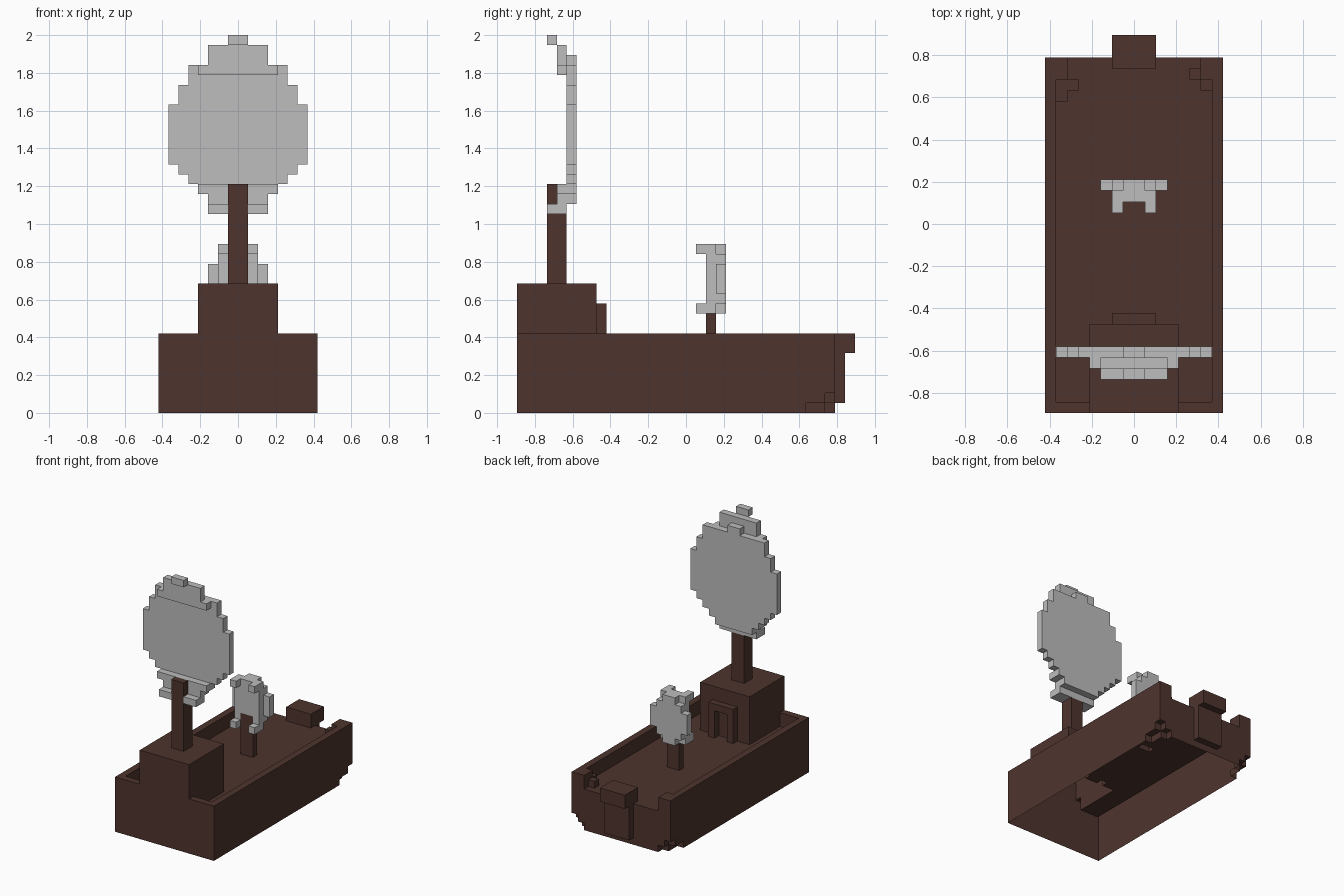
import bpy, bmesh
from itertools import product

if "Cube" in bpy.data.objects:
    bpy.data.objects.remove(bpy.data.objects["Cube"])

U = 2 / 38  # size of one block


def material(name, rgb):
    m = bpy.data.materials.new(name)
    m.diffuse_color = (*rgb, 1)
    m.use_nodes = True
    m.node_tree.nodes["Principled BSDF"].inputs["Base Color"].default_value = m.diffuse_color
    return m


WOOD = material("dark_brown_wood", (0.0762, 0.0343, 0.0273))
CLOTH = material("light_grey_cloth", (0.509, 0.509, 0.509))


def cells(boxes):
    """All unit blocks inside boxes given as (x0, x1, y0, y1, z0, z1)."""
    out = set()
    for x0, x1, y0, y1, z0, z1 in boxes:
        out |= set(product(range(x0, x1), range(y0, y1), range(z0, z1)))
    return out


def mid(w, y0, y1, z0, z1):
    """Box centred on x = 0 with half width w."""
    return (-w, w, y0, y1, z0, z1)


def pair(x0, x1, y0, y1, z0, z1):
    """Box and its mirror image."""
    return [(x0, x1, y0, y1, z0, z1), (-x1, -x0, y0, y1, z0, z1)]


parts = {}

# Hull: body up to the deck, raised rim, stern corner posts, rounded lower stern corners
hull = cells([mid(8, -17, 15, 0, 6), mid(8, -17, -16, 6, 8)]
             + pair(7, 8, -17, 15, 6, 8) + pair(6, 7, 13, 15, 6, 8))
hull -= cells(pair(7, 8, 12, 15, 0, 1) + pair(6, 7, 14, 15, 0, 1)
              + pair(7, 8, 14, 15, 1, 2))
parts["hull"] = (hull, WOOD)

# Small steps on the deck next to the stern posts
parts["deck_steps"] = (cells([(-7, -6, 11, 13, 6, 7), (-6, -5, 12, 13, 6, 7),
                              (6, 7, 12, 13, 6, 7), (5, 6, 13, 14, 6, 7)]), WOOD)

# Stern post with its overhanging cap
parts["stern_post"] = (cells([mid(2, 15, 16, 1, 6), mid(2, 14, 17, 6, 8)]), WOOD)

# Cabin and door frame
parts["cabin"] = (cells([mid(4, -17, -9, 6, 13)]), WOOD)
parts["door_frame"] = (cells([mid(2, -9, -8, 6, 11)])
                       - cells([mid(1, -9, -8, 6, 10)]), WOOD)

# Masts
main_mast = cells([mid(1, -14, -12, 13, 20), mid(1, -14, -13, 20, 23)])
small_mast = cells([mid(1, 2, 3, 6, 12)])
parts["main_mast"] = (main_mast, WOOD)
parts["small_mast"] = (small_mast, WOOD)

# Main sail: rounded plate with top and bottom edges curling forward
main_sail = cells([mid(w, -12, -11, a, b) for w, a, b in
                   ((7, 25, 31), (6, 24, 33), (5, 23, 35), (4, 22, 35), (3, 21, 35), (1, 21, 36))]
                  + [mid(4, -13, -12, 34, 35), mid(3, -13, -12, 35, 37),
                     mid(1, -14, -13, 37, 38),
                     mid(4, -13, -12, 22, 23), mid(3, -13, -12, 20, 22)]
                  + pair(1, 3, -14, -13, 20, 21))
parts["main_sail"] = (main_sail - main_mast, CLOTH)

# Small sail: the same shape in miniature, with four curled corners
small_sail = cells([mid(w, 3, 4, a, b) for w, a, b in ((3, 12, 15), (2, 11, 16), (1, 10, 17))]
                   + [mid(2, 2, 3, 10, 17)]
                   + pair(1, 2, 1, 2, 10, 11) + pair(1, 2, 1, 2, 16, 17))
parts["small_sail"] = (small_sail - small_mast, CLOTH)

solid = set().union(*(c for c, _ in parts.values()))


def skin(name, blocks, mat):
    """Outer faces of the blocks; hidden faces and the underside stay open."""
    bm = bmesh.new()
    verts = {}

    def vert(p):
        if p not in verts:
            verts[p] = bm.verts.new([c * U for c in p])
        return verts[p]

    for c in sorted(blocks):
        for axis, side in product(range(3), (0, 1)):
            n = list(c)
            n[axis] += 1 if side else -1
            if tuple(n) in solid or n[2] < 0:
                continue
            ring = []
            for a, b in ((0, 0), (1, 0), (1, 1), (0, 1)):
                p = list(c)
                p[axis] += side
                p[(axis + 1) % 3] += a
                p[(axis + 2) % 3] += b
                ring.append(vert(tuple(p)))
            bm.faces.new(ring if side else ring[::-1])
    me = bpy.data.meshes.new(name)
    bm.to_mesh(me)
    bm.free()
    me.materials.append(mat)
    bpy.context.collection.objects.link(bpy.data.objects.new(name, me))


for part, (blocks, mat) in parts.items():
    skin(part, blocks, mat)
